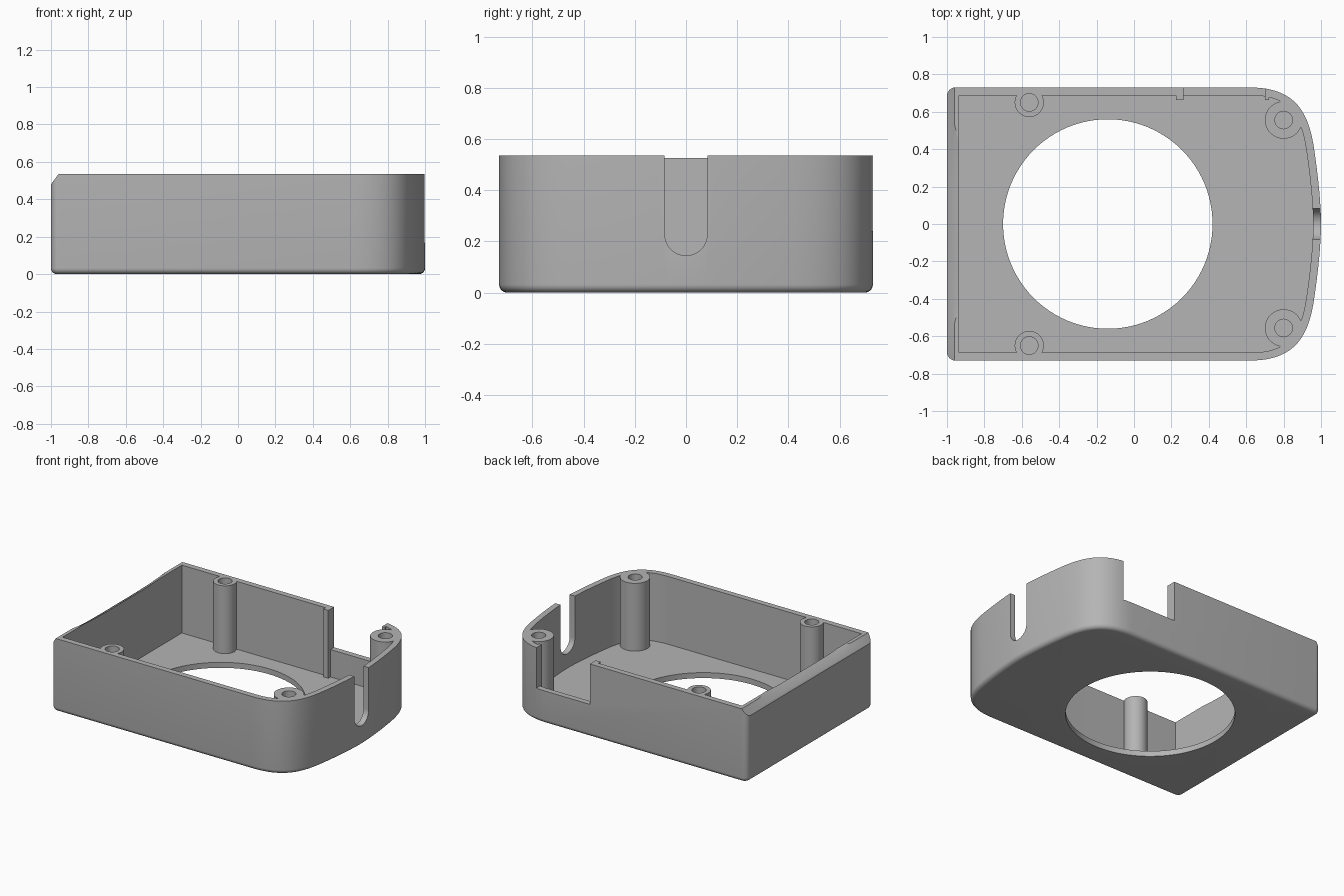
import bpy, bmesh, math
from mathutils import Vector
from mathutils.geometry import interpolate_bezier

if "Cube" in bpy.data.objects:
    bpy.data.objects.remove(bpy.data.objects["Cube"])

H = 0.535       # rim height
FLOOR = 0.04    # floor thickness
HALF = 0.73     # half depth

grey = bpy.data.materials.new("plain_grey")
grey.diffuse_color = (0.46, 0.46, 0.46, 1)
grey.use_nodes = True
grey.node_tree.nodes["Principled BSDF"].inputs["Base Color"].default_value = grey.diffuse_color


def loft(name, loops):
    """Closed solid through a stack of equal-length point loops."""
    bm = bmesh.new()
    rings = [[bm.verts.new(p) for p in loop] for loop in loops]
    n = len(rings[0])
    for a, b in zip(rings, rings[1:]):
        for i in range(n):
            j = (i + 1) % n
            bm.faces.new((a[i], a[j], b[j], b[i]))
    bm.faces.new(rings[0][::-1])
    bm.faces.new(rings[-1])
    bmesh.ops.recalc_face_normals(bm, faces=bm.faces)
    me = bpy.data.meshes.new(name)
    bm.to_mesh(me)
    bm.free()
    me.materials.append(grey)
    ob = bpy.data.objects.new(name, me)
    bpy.context.collection.objects.link(ob)
    return ob


def prism(name, pts, z0, z1):
    return loft(name, [[(x, y, z) for x, y in pts] for z in (z0, z1)])


def box(name, x0, x1, y0, y1, z0, z1):
    return prism(name, [(x0, y0), (x1, y0), (x1, y1), (x0, y1)], z0, z1)


def circle(cx, cy, r, n=48):
    return [(cx + r * math.cos(2 * math.pi * i / n),
             cy + r * math.sin(2 * math.pi * i / n)) for i in range(n)]


def combine(target, other, operation):
    mod = target.modifiers.new("bool", 'BOOLEAN')
    mod.operation, mod.solver, mod.object = operation, 'EXACT', other
    bpy.context.view_layer.objects.active = target
    bpy.ops.object.modifier_apply(modifier=mod.name)
    bpy.data.objects.remove(other)


def nose(d):
    """Rounded right end from front straight to back straight, inset by d."""
    a = interpolate_bezier(Vector((0.62, HALF)), Vector((0.86, HALF)),
                           Vector((0.93, 0.60)), Vector((0.96, 0.42)), 24)
    b = interpolate_bezier(Vector((0.96, 0.42)), Vector((0.985, 0.26)),
                           Vector((1.0, 0.10)), Vector((1.0, 0.0)), 10)
    path = [p.to_2d() for p in a] + [p.to_2d() for p in b[1:]]
    half = []
    for i, p in enumerate(path):
        t = path[min(i + 1, len(path) - 1)] - path[max(i - 1, 0)]
        if i == 0:
            t = Vector((1, 0))
        elif i == len(path) - 1:
            t = Vector((0, -1))
        t.normalize()
        half.append((p.x + t.y * d, p.y - t.x * d))
    return [(x, -y) for x, y in half] + half[-2::-1]


def outline(d):
    """Outer footprint inset by d, with small rounded left corners."""
    r, c, left = 0.045, 0.045, []
    for sy, start in ((1, 90), (-1, 180)):
        for i in range(7):
            a = math.radians(start + 15 * i)
            left.append((-1 + c + (r - d) * math.cos(a),
                         sy * (HALF - c) + (r - d) * math.sin(a)))
    return nose(d) + left


# outer body with rounded bottom edge
R = 0.032
levels = [(R * (1 - math.sin(a)), R * (1 - math.cos(a)))
          for a in (math.radians(15 * i) for i in range(7))]
levels.append((0, H))
shell = loft("case_shell", [[(x, y, z) for x, y in outline(d)] for d, z in levels])

# hollow interior
W = 0.042
cavity = nose(W) + [(-0.935, HALF - W), (-0.935, W - HALF)]
combine(shell, prism("cavity", cavity, FLOOR, 0.8), 'DIFFERENCE')

# chamfer along the top of the left wall
cham = [(-1.1, 0.3425), (-1.0, 0.48), (-0.96, 0.535), (-0.9, 0.6175), (-1.1, 0.6175)]
combine(shell, loft("chamfer", [[(x, y, z) for x, z in cham] for y in (-0.9, 0.9)]),
        'DIFFERENCE')

# shallow curved scoop in the left wall top
rows = []
for i in range(33):
    y = -0.66 + 1.32 * i / 32
    rise = 0.05 * (abs(y) / 0.64) ** 4
    rows.append([(-1.03, y, 0.469 + rise), (-0.91, y, 0.541 + rise),
                 (-0.91, y, 0.7), (-1.03, y, 0.7)])
combine(shell, loft("scoop", rows), 'DIFFERENCE')

# large round opening in the floor
combine(shell, prism("opening", circle(-0.14, 0, 0.56, 96), -0.1, 0.1), 'DIFFERENCE')

# cable slot in the right wall
slot = [(0.083 * math.cos(a), 0.228 + 0.083 * math.sin(a))
        for a in (math.radians(180 + 9 * i) for i in range(21))]
slot += [(0.083, 0.7), (-0.083, 0.7)]
combine(shell, loft("slot", [[(x, y, z) for y, z in slot] for x in (0.9, 1.1)]),
        'DIFFERENCE')

# notch in the back wall
combine(shell, box("notch", 0.265, 0.70, 0.665, 0.9, 0.24, 0.8), 'DIFFERENCE')

# ribs beside the notch
for x0, x1 in ((0.225, 0.265), (0.70, 0.722)):
    combine(shell, box("rib", x0, x1, 0.662, 0.71, FLOOR - 0.01, H), 'UNION')

# screw posts with blind holes
for px, py, r in ((-0.56, 0.65, 0.078), (0.80, 0.556, 0.10)):
    for s in (1, -1):
        combine(shell, prism("post", circle(px, s * py, r), FLOOR - 0.01, H), 'UNION')
        combine(shell, prism("bore", circle(px, s * py, 0.047, 32), 0.2, 0.7),
                'DIFFERENCE')

# smooth curved walls, crisp edges
bpy.ops.object.select_all(action='DESELECT')
shell.select_set(True)
bpy.context.view_layer.objects.active = shell
bpy.ops.object.shade_smooth_by_angle(angle=math.radians(30))
